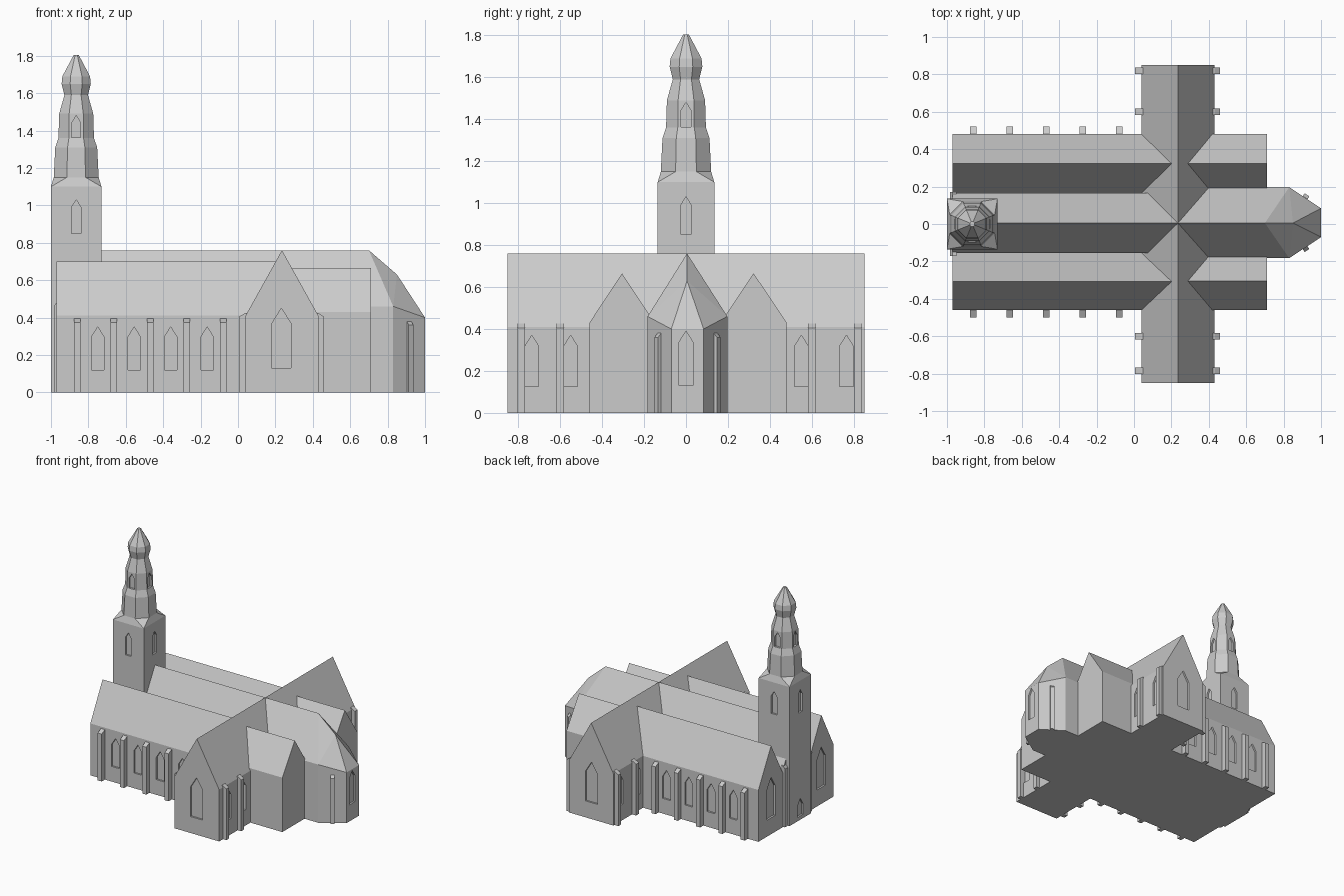
import bpy, bmesh, math
from mathutils import Vector, Matrix

if "Cube" in bpy.data.objects:
    bpy.data.objects.remove(bpy.data.objects["Cube"])

stone = bpy.data.materials.new("grey stone")
stone.diffuse_color = (0.6, 0.6, 0.6, 1)
stone.use_nodes = True
stone.node_tree.nodes["Principled BSDF"].inputs["Base Color"].default_value = stone.diffuse_color


def finish(name, bm):
    bmesh.ops.recalc_face_normals(bm, faces=bm.faces)
    me = bpy.data.meshes.new(name)
    bm.to_mesh(me)
    bm.free()
    me.materials.append(stone)
    ob = bpy.data.objects.new(name, me)
    bpy.context.collection.objects.link(ob)
    return ob


def add_hull(bm, pts):
    """Convex solid around a few points."""
    part = bmesh.new()
    for p in pts:
        part.verts.new(p)
    bmesh.ops.convex_hull(part, input=part.verts)
    bmesh.ops.dissolve_limit(part, angle_limit=0.01, verts=part.verts, edges=part.edges)
    me = bpy.data.meshes.new("tmp")
    part.to_mesh(me)
    part.free()
    bm.from_mesh(me)
    bpy.data.meshes.remove(me)


def hull(name, pts):
    bm = bmesh.new()
    add_hull(bm, pts)
    return finish(name, bm)


def gabled(name, axis, a0, a1, c0, c1, eave, ridge):
    """Gabled hall running along x or y."""
    prof = [(c0, 0), (c1, 0), (c1, eave), ((c0 + c1) / 2, ridge), (c0, eave)]
    return hull(name, [(a, c, z) if axis == 'x' else (c, a, z) for a in (a0, a1) for c, z in prof])


def octagon(r, z):
    R = r / math.cos(math.pi / 8)
    return [(TX + R * math.cos((k + .5) * math.pi / 4), R * math.sin((k + .5) * math.pi / 4), z) for k in range(8)]


def placed(x, y, angle):
    """Local frame: +x points out of the wall."""
    return Matrix.Translation((x, y, 0)) @ Matrix.Rotation(math.radians(angle), 4, 'Z')


# Halls
TX = -0.865
bodies = [
    gabled("nave", 'x', -0.97, 0.235, -0.155, 0.165, 0.47, 0.76),
    gabled("south_aisle", 'x', -0.97, 0.235, -0.46, -0.155, 0.41, 0.70),
    gabled("north_aisle", 'x', -0.97, 0.235, 0.165, 0.48, 0.41, 0.70),
    gabled("transept", 'y', -0.85, 0.85, 0.04, 0.43, 0.41, 0.76),
    gabled("south_chapel", 'x', 0.235, 0.71, -0.46, -0.15, 0.43, 0.665),
    gabled("north_chapel", 'x', 0.235, 0.71, 0.165, 0.48, 0.43, 0.665),
]

# Chancel with polygonal apse
pts = [(0.235, 0.005, 0.76), (0.70, 0.005, 0.76), (0.85, 0.005, 0.63)]
for s in (-1, 1):
    for x, y, top in ((0.235, 0.19, 0.46), (0.83, 0.19, 0.46), (1.0, 0.077, 0.40)):
        pts += [(x, 0.007 + s * y, 0), (x, 0.007 + s * y, top)]
bodies.append(hull("chancel", pts))

# Tower with chamfered top
sq = [(TX + a * 0.135, b * 0.135) for a in (-1, 1) for b in (-1, 1)]
bodies.append(hull("tower", [(x, y, z) for x, y in sq for z in (0, 1.1)] + octagon(0.12, 1.15)))

# Octagonal spire
bm = bmesh.new()
tiers = [(0.12, 1.15), (0.112, 1.31), (0.095, 1.36), (0.091, 1.49), (0.063, 1.59),
         (0.078, 1.65), (0.074, 1.69), (0.013, 1.805)]
rings = [[bm.verts.new(p) for p in octagon(r, z)] for r, z in tiers]
for a, b in zip(rings, rings[1:]):
    for k in range(8):
        j = (k + 1) % 8
        bm.faces.new((a[k], a[j], b[j], b[k]))
bm.faces.new(rings[0])
bm.faces.new(rings[-1])
bodies.append(finish("spire", bm))

# Buttresses with sloped tops
bm = bmesh.new()


def buttress(x, y, angle, out, z, w=0.035):
    m = placed(x, y, angle)
    prof = [(-0.02, 0), (out, 0), (out, z - 0.02), (0, z), (-0.02, z)]
    add_hull(bm, [m @ Vector((d, s * w / 2, h)) for d, h in prof for s in (-1, 1)])


for i in range(5):
    x = -0.86 + 0.195 * i
    buttress(x, -0.46, -90, 0.04, 0.395)
    buttress(x, 0.48, 90, 0.04, 0.395)
for y in (-0.785, -0.6, 0.6, 0.82):
    buttress(0.43, y, 0, 0.03, 0.425)
    buttress(0.04, y, 180, 0.035, 0.425)
for s in (-1, 1):
    buttress(0.915, 0.007 + s * 0.134, s * 56, 0.018, 0.38, 0.03)
    buttress(-0.97, s * 0.15, 180, 0.015, 0.48, 0.04)
finish("buttresses", bm)

# Pointed windows, cut as shallow recesses
bm = bmesh.new()


def window(x, y, angle, w, z0, z1, depth=0.014):
    m = placed(x, y, angle)
    h = w / 2
    prof = [(-h, z0), (h, z0), (h, z1 - 0.8 * w), (0, z1), (-h, z1 - 0.8 * w)]
    add_hull(bm, [m @ Vector((d, u, z)) for d in (-depth, 0.012) for u, z in prof])


for i in range(4):
    x = -0.75 + 0.195 * i
    window(x, -0.46, -90, 0.068, 0.12, 0.35)
    window(x, 0.48, 90, 0.068, 0.12, 0.35)
for y in (-0.735, -0.55, 0.55, 0.765):
    window(0.43, y, 0, 0.066, 0.125, 0.37)
    window(0.04, y, 180, 0.066, 0.125, 0.37)
window(0.232, -0.85, -90, 0.105, 0.13, 0.45)
window(0.232, 0.85, 90, 0.105, 0.13, 0.45)
window(-0.97, -0.305, 180, 0.105, 0.13, 0.45)
window(-0.97, 0.322, 180, 0.105, 0.13, 0.45)
window(1.0, 0, 0, 0.066, 0.13, 0.39)
window(-1.0, 0, 180, 0.07, 0.03, 0.17)
for k in range(4):
    c, s = round(math.cos(k * math.pi / 2)), round(math.sin(k * math.pi / 2))
    window(TX + c * 0.135, s * 0.135, 90 * k, 0.05, 0.85, 1.03)
    window(TX + c * 0.093, s * 0.093, 90 * k, 0.048, 1.36 + 0.003, 1.48)
cutter = finish("window_cutter", bm)
cutter.hide_render = True

for ob in bodies:
    mod = ob.modifiers.new("windows", 'BOOLEAN')
    mod.operation = 'DIFFERENCE'
    mod.solver = 'EXACT'
    mod.object = cutter
    bpy.context.view_layer.objects.active = ob
    bpy.ops.object.modifier_apply(modifier=mod.name)
bpy.data.objects.remove(cutter)
